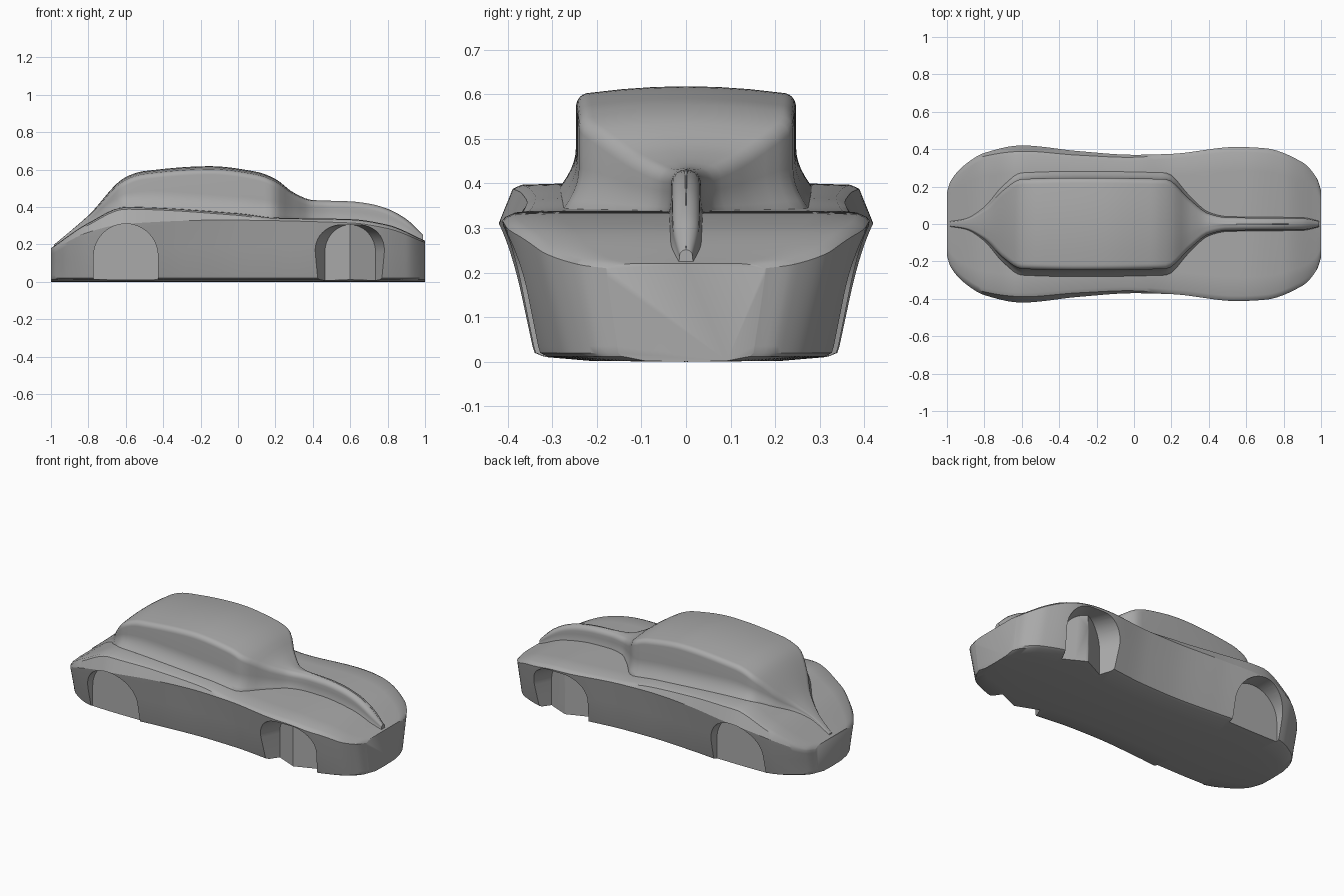
import bpy
import bmesh
import math
from mathutils import Matrix, Vector

if "Cube" in bpy.data.objects:
    bpy.data.objects.remove(bpy.data.objects["Cube"], do_unlink=True)

# One plain paint for the whole shell
paint = bpy.data.materials.new("plain_grey")
paint.use_nodes = True
grey = (0.4, 0.4, 0.4, 1)
paint.diffuse_color = grey
paint.node_tree.nodes["Principled BSDF"].inputs["Base Color"].default_value = grey

# Lengthwise profiles: (x, value)
BODY_WIDTH = [(-1, .17), (-.98, .23), (-.9, .32), (-.8, .38), (-.6, .42), (-.3, .39),
              (0, .37), (.2, .375), (.55, .412), (.7, .405), (.9, .33), (.98, .24), (1, .18)]
CREASE = [(-1, .165), (-.8, .265), (-.6, .31), (-.1, .33), (.6, .315), (.8, .285), (1, .21)]
DECK = [(-1, .18), (-.8, .315), (-.6, .4), (0, .367), (.2, .343), (.6, .335), (.8, .305), (1, .22)]
ROOF = [(-1, .185), (-.9, .268), (-.8, .355), (-.6, .56), (-.5, .592), (-.15, .618), (.1, .588),
        (.2, .55), (.3, .475), (.4, .437), (.6, .43), (.7, .418), (.8, .39), (.9, .335), (1, .24)]
CABIN_WIDTH = [(-1, .01), (-.9, .025), (-.8, .08), (-.7, .18), (-.6, .24), (-.3, .247), (.17, .24),
               (.3, .13), (.4, .055), (.5, .035), (.9, .03), (1, .012)]


def sample(profile, x):
    """Smooth monotone curve through the profile points."""
    def slope(i):
        if i == 0 or i == len(profile) - 1:
            j = min(i, len(profile) - 2)
            return secant(j)
        a, b = secant(i - 1), secant(i)
        return 0 if a * b <= 0 else 2 * a * b / (a + b)

    def secant(i):
        (x0, v0), (x1, v1) = profile[i], profile[i + 1]
        return (v1 - v0) / (x1 - x0)

    k = 0
    while k < len(profile) - 2 and x > profile[k + 1][0]:
        k += 1
    (x0, v0), (x1, v1) = profile[k], profile[k + 1]
    d = x1 - x0
    t = (x - x0) / d
    s = 1 - t
    return (v0 * (1 + 2 * t) * s * s + v1 * (3 - 2 * t) * t * t
            + d * t * s * (slope(k) * s - slope(k + 1) * t))


def body_section(x):
    w, crease, deck = (sample(p, x) for p in (BODY_WIDTH, CREASE, DECK))
    sill = w * .85
    shoulder = w - .35 * (deck - crease)
    return [(0, 0), (sill * .6, .002), (sill * .93, .012), (sill * .985, .02), (sill, .035),
            ((sill + w) / 2, (crease + .035) / 2), (w - .004, crease - .02), (w, crease),
            (shoulder, deck - .012), (shoulder - .02, deck - .003),
            (shoulder * .7, deck), (0, deck)]


def cabin_section(x):
    c, deck, roof = (sample(p, x) for p in (CABIN_WIDTH, DECK, ROOF))
    height = max(roof - deck, .005)
    flare, rise = c * .14, min(.09, height * .45)
    crown = c * .06
    r = min(.03, c, height * .5)
    pts = [(0, deck - .05), (c + flare, deck - .05)]
    # concave sweep out to the deck
    for i in range(6):
        t = i / 5
        pts.append((c + flare * (1 - t) ** 2, deck + rise * t))
    # rounded roof edge, then a crowned roof
    for i in range(7):
        a = i / 6 * math.pi / 2
        pts.append((c - r + r * math.cos(a), roof - crown - r + r * math.sin(a)))
    for i in (.66, .33, 0):
        pts.append(((c - r) * i, roof - crown * i * i))
    return pts


def finish(bm, name):
    bmesh.ops.recalc_face_normals(bm, faces=bm.faces)
    mesh = bpy.data.meshes.new(name)
    bm.to_mesh(mesh)
    bm.free()
    mesh.materials.append(paint)
    obj = bpy.data.objects.new(name, mesh)
    bpy.context.collection.objects.link(obj)
    return obj


def loft(name, section, x_start, x_end, steps):
    """Skin mirrored half sections placed along x."""
    bm = bmesh.new()
    rings = []
    for i in range(steps + 1):
        t = (1 - math.cos(math.pi * i / steps)) / 2
        x = x_start + (x_end - x_start) * t
        half = section(x)
        full = half + [(-y, z) for y, z in reversed(half[1:-1])]
        rings.append([bm.verts.new((x, y, z)) for y, z in full])
    n = len(rings[0])
    for a, b in zip(rings, rings[1:]):
        for j in range(n):
            k = (j + 1) % n
            bm.faces.new((a[j], a[k], b[k], b[j]))
    bm.faces.new(rings[0])
    bm.faces.new(rings[-1])
    return finish(bm, name)


def arch_cutter(x, y, radius, top, side, angle):
    """Round-topped slab reaching outward from the inner panel of a wheel well."""
    outline = [(radius, -.1)]
    for i in range(25):
        a = math.pi * i / 24
        outline.append((radius * math.cos(a), top - radius + radius * math.sin(a)))
    outline.append((-radius, -.1))
    bm = bmesh.new()
    face = bm.faces.new([bm.verts.new((px, 0, pz)) for px, pz in outline])
    grown = bmesh.ops.extrude_face_region(bm, geom=[face])
    moved = [v for v in grown["geom"] if isinstance(v, bmesh.types.BMVert)]
    bmesh.ops.translate(bm, verts=moved, vec=Vector((0, side * .3, 0)))
    place = Matrix.Translation((x, side * y, 0)) @ Matrix.Rotation(math.radians(angle), 4, 'Z')
    bmesh.ops.transform(bm, matrix=place, verts=bm.verts)
    return finish(bm, "wheel_arch_cutter")


def shade(obj):
    bpy.ops.object.select_all(action='DESELECT')
    obj.select_set(True)
    bpy.context.view_layer.objects.active = obj
    bpy.ops.object.shade_smooth_by_angle(angle=math.radians(32))


# Lower body and the cabin that tapers into a hood fin
body = loft("lower_body", body_section, -1, 1, 90)
cabin = loft("cabin_and_hood_fin", cabin_section, -.985, .988, 110)

# Wheel wells: straight at the rear, swept for steering at the front
cutters = []
for side in (-1, 1):
    cutters.append(arch_cutter(-.6, .31, .172, .31, side, 0))
    for angle in (-25, -12.5, 0, 12.5, 25):
        cutters.append(arch_cutter(.6, .32, .15, .305, side, angle))

bpy.context.view_layer.objects.active = body
for cutter in cutters:
    cut = body.modifiers.new("wheel_well", 'BOOLEAN')
    cut.operation = 'DIFFERENCE'
    cut.solver = 'EXACT'
    cut.object = cutter
    bpy.ops.object.modifier_apply(modifier=cut.name)
    bpy.data.objects.remove(cutter, do_unlink=True)

for part in (body, cabin):
    shade(part)
